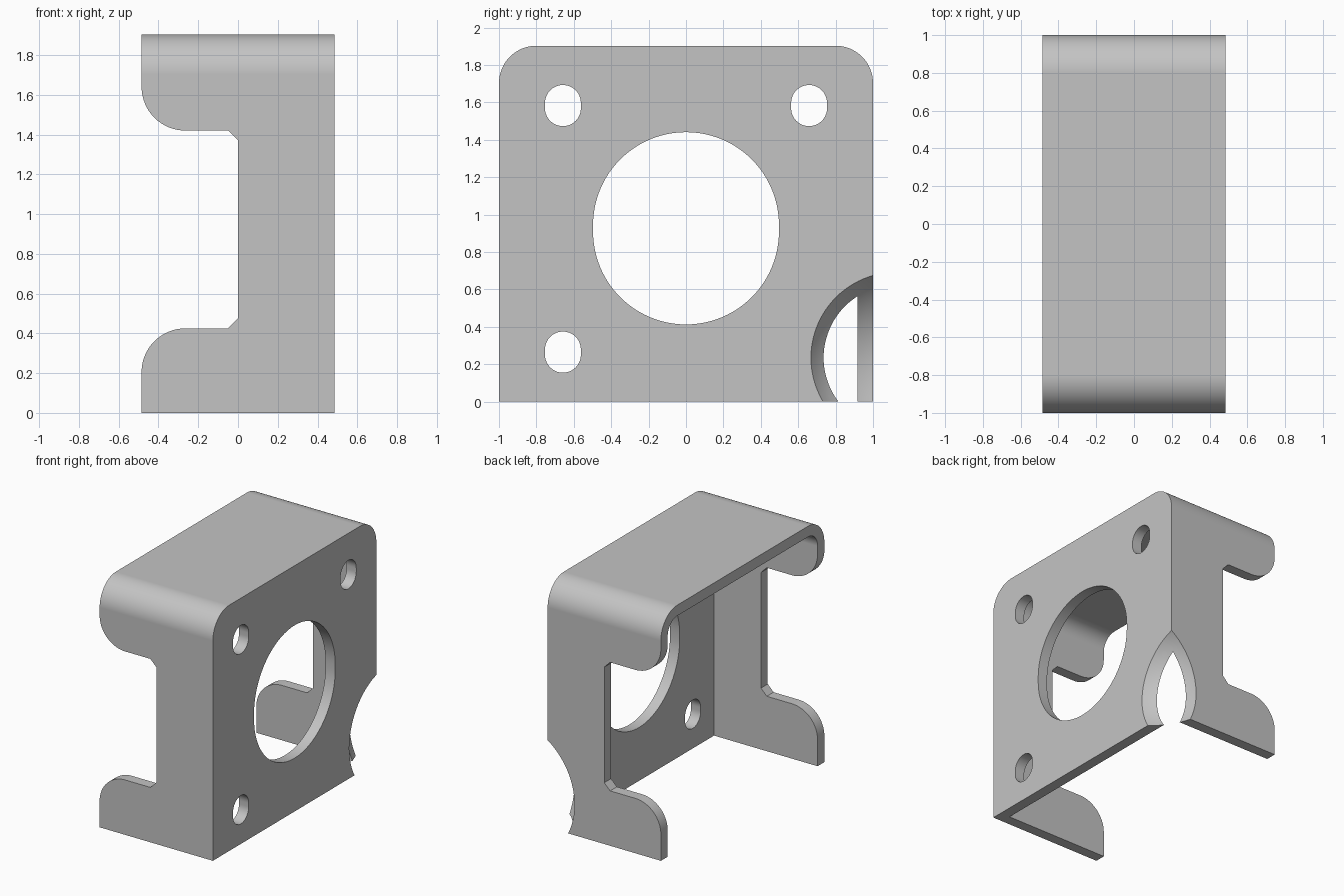
import bpy
import bmesh
import math
from mathutils import Vector

cube = bpy.data.objects.get("Cube")
if cube:
    bpy.data.objects.remove(cube, do_unlink=True)

HX, HY, TOP, WALL = 0.485, 1.0, 1.903, 0.083   # half depth, half width, height, sheet thickness


def arc(cu, cv, r, start, end, steps=16):
    """Points of a circular arc, angles in degrees."""
    angles = [math.radians(start + (end - start) * i / steps) for i in range(steps + 1)]
    return [(cu + r * math.cos(a), cv + r * math.sin(a)) for a in angles]


def new_object(name, bm):
    bmesh.ops.recalc_face_normals(bm, faces=bm.faces)
    mesh = bpy.data.meshes.new(name)
    bm.to_mesh(mesh)
    bm.free()
    obj = bpy.data.objects.new(name, mesh)
    bpy.context.scene.collection.objects.link(obj)
    return obj


def prism(name, profile, axis, lo, hi):
    """Extrude a profile along x (profile in y, z) or y (profile in x, z)."""
    bm = bmesh.new()
    place = (lambda u, v: (lo, u, v)) if axis == "x" else (lambda u, v: (u, lo, v))
    face = bm.faces.new([bm.verts.new(place(u, v)) for u, v in profile])
    ext = bmesh.ops.extrude_face_region(bm, geom=[face])
    shift = Vector((hi - lo, 0, 0)) if axis == "x" else Vector((0, hi - lo, 0))
    bmesh.ops.translate(bm, vec=shift, verts=[g for g in ext["geom"] if isinstance(g, bmesh.types.BMVert)])
    return new_object(name, bm)


def arch(half, bottom, top, r):
    """Box outline with two rounded upper corners."""
    return ([(-half, bottom), (half, bottom)]
            + arc(half - r, top - r, r, 0, 90)
            + arc(r - half, top - r, r, 90, 180))


def slot(y, z, r, stretch, steps):
    """Slightly tall round hole."""
    return arc(y, z + stretch, r, 0, 180, steps) + arc(y, z - stretch, r, 180, 360, steps)


# Solid block with rounded upper edges
bracket = prism("motor_bracket", arch(HY, 0, TOP, 0.2), "x", -HX, HX)

# Hollow interior, open at the bottom and on the left
cutters = [prism("interior_cutter", arch(HY - WALL, -0.3, TOP - WALL, 0.2 - WALL), "x", -1, HX - WALL)]

# Notch through both side walls: chamfered inside, rounded at the tips
mid, half_gap, r = 0.9225, 0.4975, 0.22
upper = ([(0, mid + half_gap - 0.05), (-0.05, mid + half_gap)]
         + arc(r - HX, mid + half_gap + r, r, 270, 180)
         + [(-0.7, mid + half_gap + r)])
lower = [(x, 2 * mid - z) for x, z in reversed(upper)]
cutters.append(prism("notch_cutter", upper + lower, "y", -1.5, 1.5))

# Central bore and three screw holes
cutters.append(prism("bore_cutter", slot(0, 0.927, 0.497, 0.017, 48), "x", 0.2, 0.8))
for y, z in ((-0.658, 1.583), (0.658, 1.583), (-0.658, 0.265)):
    cutters.append(prism("screw_hole_cutter", slot(y, z, 0.096, 0.014, 20), "x", 0.2, 0.8))

# Round relief in the lower back corner
bm = bmesh.new()
bmesh.ops.create_uvsphere(bm, u_segments=96, v_segments=64, radius=0.549)
bmesh.ops.translate(bm, vec=(0.789, 1.125, 0.235), verts=bm.verts)
cutters.append(new_object("corner_relief_cutter", bm))

# Cut, then keep only the finished part
for cutter in cutters:
    cutter.hide_render = True
    mod = bracket.modifiers.new(cutter.name, "BOOLEAN")
    mod.operation = "DIFFERENCE"
    mod.solver = "EXACT"
    mod.object = cutter
bpy.context.view_layer.update()
result = bpy.data.meshes.new_from_object(bracket.evaluated_get(bpy.context.evaluated_depsgraph_get()))
bracket.modifiers.clear()
bracket.data = result
for cutter in cutters:
    bpy.data.objects.remove(cutter, do_unlink=True)

# Single grey finish
grey = bpy.data.materials.new("plain_grey")
grey.use_nodes = True
colour = (0.55, 0.55, 0.55, 1)
grey.diffuse_color = colour
grey.node_tree.nodes["Principled BSDF"].inputs["Base Color"].default_value = colour
bracket.data.materials.clear()
bracket.data.materials.append(grey)

# Smooth bends, sharp sheet edges
bpy.ops.object.select_all(action="DESELECT")
bracket.select_set(True)
bpy.context.view_layer.objects.active = bracket
bpy.ops.object.shade_smooth_by_angle(angle=math.radians(25))
weighted = bracket.modifiers.new("even_shading", "WEIGHTED_NORMAL")
weighted.keep_sharp = True
